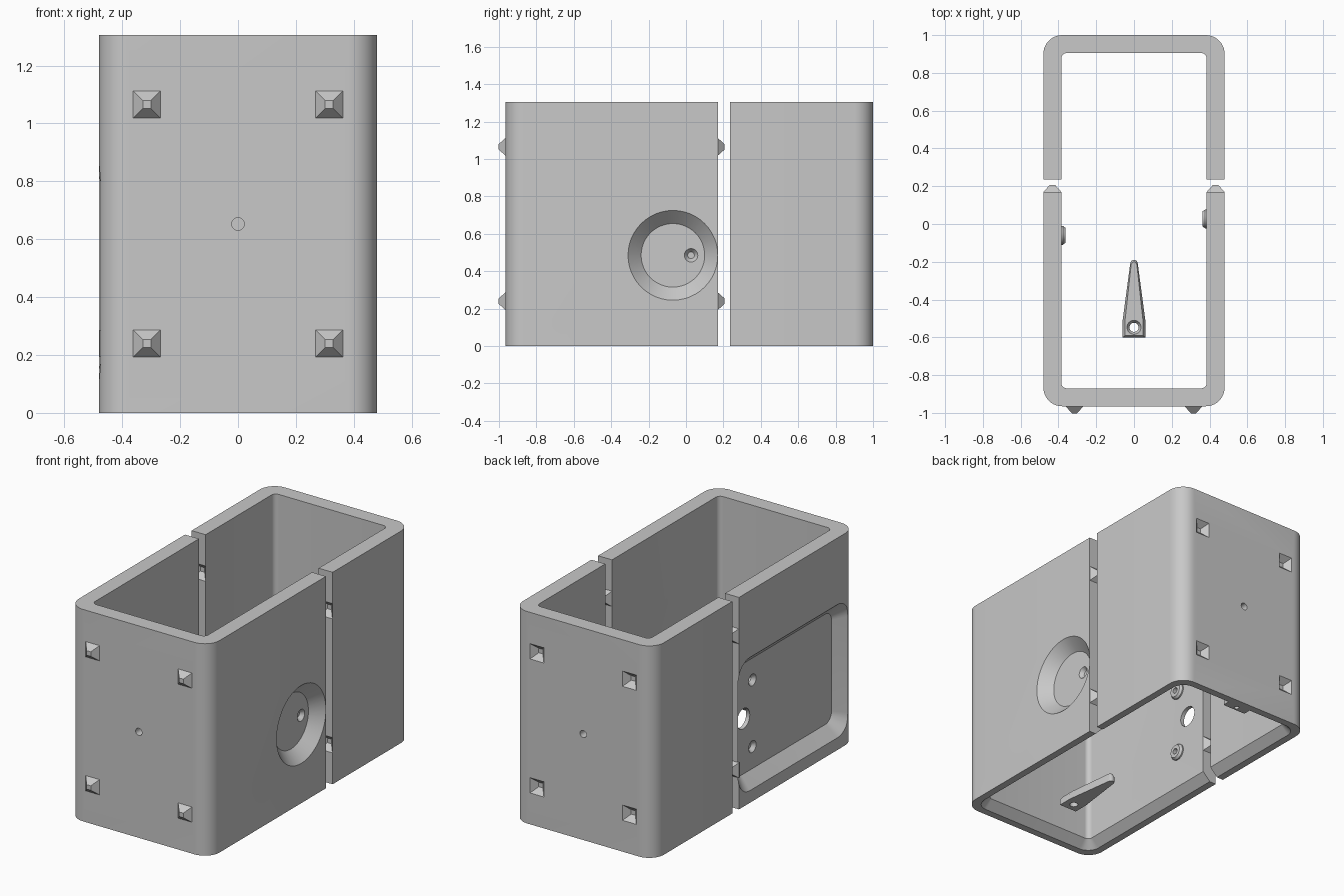
import bpy, bmesh
from math import sin, cos, pi
from mathutils import Matrix, Vector

cube = bpy.data.objects.get("Cube")
if cube:
    bpy.data.objects.remove(cube, do_unlink=True)

grey = bpy.data.materials.new("plain grey")
grey.use_nodes = True
colour = (0.58, 0.58, 0.58, 1)
grey.diffuse_color = colour
grey.node_tree.nodes["Principled BSDF"].inputs["Base Color"].default_value = colour

HEIGHT = 1.305
HALF_W, WALL = 0.48, 0.095
PEG_Z = (0.24, 1.065)
DISH_Z = 0.485


# --- outlines and lofts ---
def circle(r, n=48):
    return [(r * cos(2 * pi * i / n), r * sin(2 * pi * i / n)) for i in range(n)]


def rounded(hw, hh, r, n=10):
    pts = []
    for k, (sx, sy) in enumerate(((1, 1), (-1, 1), (-1, -1), (1, -1))):
        for i in range(n + 1):
            a = pi / 2 * (k + i / n)
            pts.append((sx * (hw - r) + r * cos(a), sy * (hh - r) + r * sin(a)))
    return pts


def square(h):
    return [(h, h), (-h, h), (-h, -h), (h, -h)]


def loft(name, layers, origin=(0, 0, 0), facing=(0, 0, 1)):
    """Capped solid through (outline, height) layers, heights along facing."""
    turn = Matrix() if facing[2] else Vector(facing).to_track_quat('Z', 'Y').to_matrix().to_4x4()
    place = Matrix.Translation(origin) @ turn
    bm = bmesh.new()
    rings = [[bm.verts.new(place @ Vector((x, y, h))) for x, y in pts] for pts, h in layers]
    for a, b in zip(rings, rings[1:]):
        for i in range(len(a)):
            j = (i + 1) % len(a)
            bm.faces.new((a[i], a[j], b[j], b[i]))
    bm.faces.new(rings[0][::-1])
    bm.faces.new(rings[-1])
    bmesh.ops.recalc_face_normals(bm, faces=bm.faces)
    mesh = bpy.data.meshes.new(name)
    bm.to_mesh(mesh)
    bm.free()
    mesh.materials.append(grey)
    ob = bpy.data.objects.new(name, mesh)
    bpy.context.collection.objects.link(ob)
    return ob


def combine(body, tool, operation='DIFFERENCE'):
    mod = body.modifiers.new("combine", 'BOOLEAN')
    mod.operation, mod.solver, mod.object = operation, 'EXACT', tool
    bpy.context.view_layer.objects.active = body
    bpy.ops.object.modifier_apply(modifier=mod.name)
    bpy.data.objects.remove(tool, do_unlink=True)


def finish(ob):
    bpy.ops.object.select_all(action='DESELECT')
    ob.select_set(True)
    bpy.context.view_layer.objects.active = ob
    bpy.ops.object.shade_smooth_by_angle(angle=pi / 6)


# --- repeated parts ---
def sleeve(name, end, gap):
    """U-shaped half of the rounded sleeve, open at the gap."""
    s = 1 if end > gap else -1
    far = gap - s * 0.4
    mid, hl = (end + far) / 2, abs(end - far) / 2
    body = loft(name, [(rounded(HALF_W, hl, 0.1), 0), (rounded(HALF_W, hl, 0.1), HEIGHT)], (0, mid, 0))

    def bore(e):
        return rounded(HALF_W - WALL + e, hl - WALL + e, 0.03 + e)
    # cavity with a widened lower rim
    combine(body, loft("cavity", [(bore(0.06), -0.01), (bore(0), 0.05), (bore(0), 1.4)], (0, mid, 0)))
    combine(body, loft("slice", [(square(1), 0), (square(1), 2)], (0, gap - s, -0.2)))
    return body


def peg(body, origin, facing):
    combine(body, loft("peg", [(square(0.047), -0.01), (square(0.047), 0), (square(0.014), 0.037)],
                       origin, facing), 'UNION')


def socket(body, origin, facing):
    combine(body, loft("socket", [(square(0.014), -0.037), (square(0.047), 0), (square(0.047), 0.02)],
                       origin, facing))


def hole(body, r, origin, facing, low, high):
    combine(body, loft("hole", [(circle(r), low), (circle(r), high)], origin, facing))


def screw_boss(body, side, y, z):
    wall = (side * (HALF_W - WALL), y, z)
    inward, outward = (-side, 0, 0), (side, 0, 0)
    combine(body, loft("boss", [(circle(0.05), -0.01), (circle(0.05), 0.008), (circle(0.04), 0.022)],
                       wall, inward), 'UNION')
    hole(body, 0.018, wall, outward, -0.06, 0.06)
    # countersink from the outside
    combine(body, loft("sink", [(circle(0.018), 0.002), (circle(0.036), 0.025), (circle(0.036), 0.04)],
                       wall, outward))


# --- front half ---
front = sleeve("front_sleeve", -0.965, 0.17)

# round dish on one side, wide rounded dish on the other
combine(front, loft("round_dish", [(circle(0.17), -0.07), (circle(0.25), 0.01)],
                    (HALF_W, -0.07, DISH_Z), (1, 0, 0)))
combine(front, loft("wide_dish", [(rounded(0.468, 0.34, 0.06), -0.07), (rounded(0.548, 0.42, 0.12), 0.01)],
                    (-HALF_W, -0.362, DISH_Z), (-1, 0, 0)))
screw_boss(front, 1, 0.027, DISH_Z)
for dz in (-0.205, 0.205):
    screw_boss(front, -1, -0.06, DISH_Z + dz)
hole(front, 0.062, (-HALF_W, 0.027, DISH_Z), (-1, 0, 0), -0.15, 0.05)

# --- back half ---
back = sleeve("back_sleeve", 1.0, 0.235)

# small tab inside the lower rim
tab = rounded(0.08, 0.025, 0.008, 3)
combine(back, loft("tab", [(tab, 0), (tab, 0.07)], (0, 0.932, 0)), 'UNION')
hole(back, 0.014, (0, 0.932, 0), (0, 0, 1), -0.05, 0.04)

# --- pegs and matching sockets ---
for z in PEG_Z:
    for s in (-1, 1):
        peg(front, (s * 0.315, -0.965, z), (0, -1, 0))
        peg(front, (s * 0.432, 0.17, z), (0, 1, 0))
        socket(back, (s * 0.315, 1.0, z), (0, 1, 0))
        socket(back, (s * 0.432, 0.235, z), (0, -1, 0))

# centre pin holes on both end walls
hole(front, 0.022, (0, -0.965, HEIGHT / 2), (0, -1, 0), -0.05, 0.05)
hole(back, 0.022, (0, 1.0, HEIGHT / 2), (0, 1, 0), -0.05, 0.05)

# --- loose tapered latch ---
tip = [(0.02 * cos(pi * i / 8), 0.2 + 0.02 * sin(pi * i / 8)) for i in range(9)]
plan = [(-0.06, -0.19), (0.06, -0.19), (0.06, -0.1)] + tip + [(-0.06, -0.1)]
top = [(x * 0.78, y * 0.95) for x, y in plan]
latch = loft("latch", [(plan, 0), (plan, 0.035), (top, 0.055)], (0, -0.41, 0))
hole(latch, 0.024, (0, -0.547, 0), (0, 0, 1), -0.05, 0.1)
combine(latch, loft("sink", [(circle(0.024), 0.035), (circle(0.037), 0.055), (circle(0.037), 0.08)],
                    (0, -0.547, 0)))

for part in (front, back, latch):
    finish(part)
